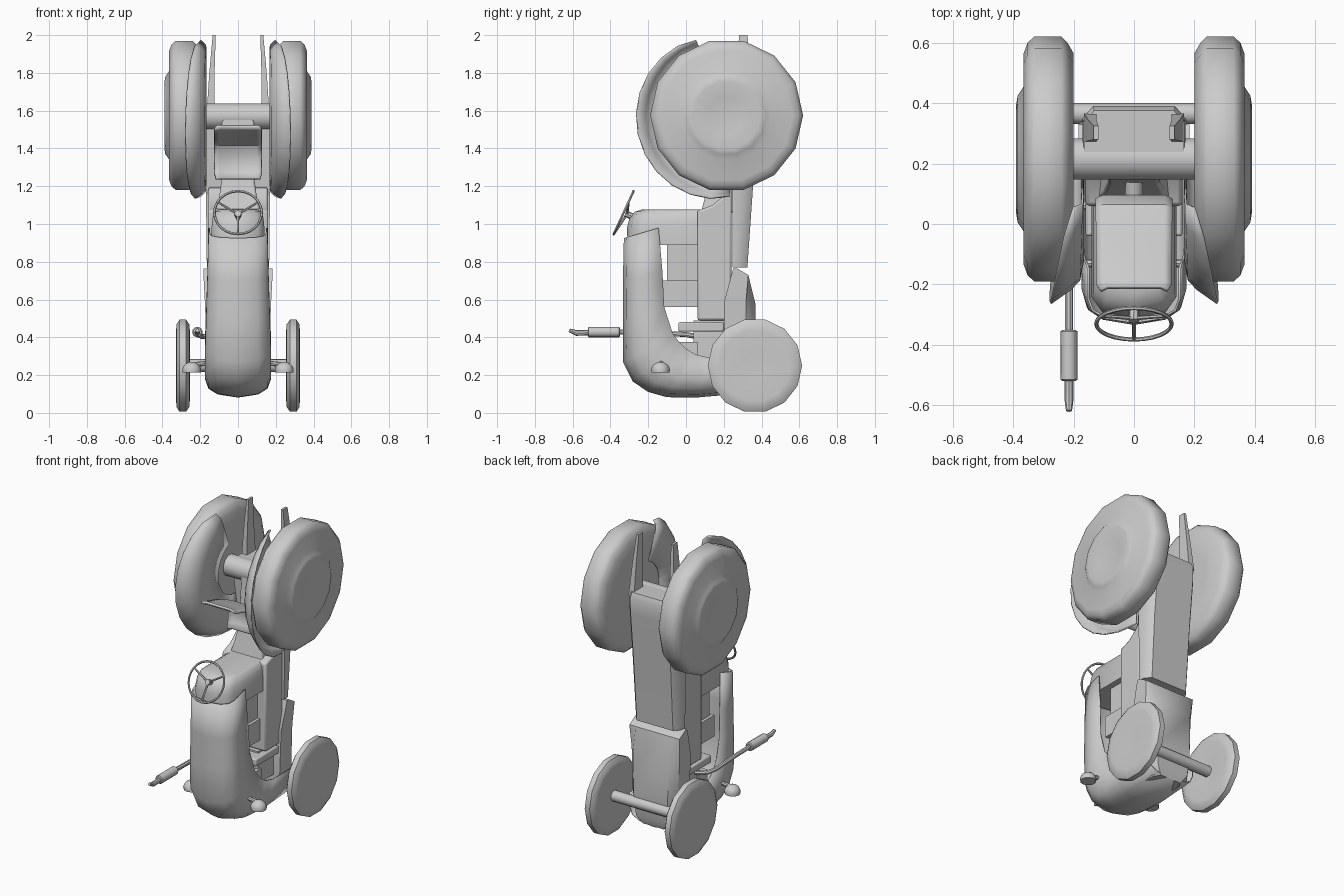
import bpy, bmesh, math
from mathutils import Vector

if "Cube" in bpy.data.objects:
    bpy.data.objects.remove(bpy.data.objects["Cube"])

grey = bpy.data.materials.new("plain grey")
grey.diffuse_color = (0.6, 0.6, 0.6, 1)
grey.use_nodes = True
grey.node_tree.nodes["Principled BSDF"].inputs["Base Color"].default_value = grey.diffuse_color


def finish(name, bm, angle=40, bevel=0, thick=0):
    bmesh.ops.recalc_face_normals(bm, faces=bm.faces)
    me = bpy.data.meshes.new(name)
    bm.to_mesh(me)
    bm.free()
    me.materials.append(grey)
    ob = bpy.data.objects.new(name, me)
    bpy.context.collection.objects.link(ob)
    if thick:
        m = ob.modifiers.new("thickness", 'SOLIDIFY')
        m.thickness, m.offset = thick, 0
    if bevel:
        m = ob.modifiers.new("bevel", 'BEVEL')
        m.width, m.segments = bevel, 2
    bpy.ops.object.select_all(action='DESELECT')
    ob.select_set(True)
    bpy.context.view_layer.objects.active = ob
    bpy.ops.object.shade_smooth_by_angle(angle=math.radians(angle))
    return ob


def loft(name, rows, closed=False, caps=False, **kw):
    """Skin a list of equal-length point rows."""
    bm = bmesh.new()
    v = [[bm.verts.new(p) for p in r] for r in rows]
    n = len(rows[0])
    for a, b in zip(v, v[1:]):
        for i in range(n if closed else n - 1):
            j = (i + 1) % n
            bm.faces.new((a[i], a[j], b[j], b[i]))
    if caps:
        bm.faces.new(v[0])
        bm.faces.new(v[-1])
    bmesh.ops.remove_doubles(bm, verts=bm.verts, dist=1e-5)
    return finish(name, bm, **kw)


def box(name, x, y, z, bevel=0):
    rows = [[(x[0], y[0], h), (x[1], y[0], h), (x[1], y[1], h), (x[0], y[1], h)] for h in z]
    return loft(name, rows, True, True, bevel=bevel)


def prism(name, hx, prof, bevel=0):
    """Side profile (y, z) extruded across the width."""
    return loft(name, [[(x, y, z) for y, z in prof] for x in (-hx, hx)], True, True, bevel=bevel)


def tube(name, pts, radii, n=10):
    pts = [Vector(p) for p in pts]
    rows = []
    for i, p in enumerate(pts):
        d = (pts[min(i + 1, len(pts) - 1)] - pts[max(i - 1, 0)]).normalized()
        u = d.orthogonal().normalized() if i == 0 else (u - d * u.dot(d)).normalized()
        w = d.cross(u)
        rows.append([p + radii[i] * (u * math.cos(2 * math.pi * k / n) + w * math.sin(2 * math.pi * k / n))
                     for k in range(n)])
    return loft(name, rows, True, True)


def wheel(name, s, cy, cz, prof, n=14):
    rows = [[(s * x, cy + r * math.cos(2 * math.pi * k / n), cz + r * math.sin(2 * math.pi * k / n))
             for k in range(n)] for x, r in prof]
    return loft(name, rows, True, True, angle=50)


# Hood shell: wraps over the top and round the nose
O = [(-.325, .925), (-.33, .7), (-.33, .5), (-.33, .27), (-.28, .17), (-.2, .115), (-.1, .087), (.05, .085), (.34, .11)]
I = [(-.145, .98), (-.125, .75), (-.115, .56), (-.07, .42), (-.04, .38), (0, .34), (.05, .31), (.13, .29), (.34, .29)]
rows = []
for k, (o, i) in enumerate(zip(O, I)):
    o, i = Vector(o), Vector(i)
    w = .152 + .018 * min(1, k / 3)
    half = [(w, i), (w, i.lerp(o, .55)), (w * .9, i.lerp(o, .78)), (w * .62, i.lerp(o, .92)), (0, o)]
    rows.append([(x, *p) for x, p in half] + [(-x, *p) for x, p in half[-2::-1]])
loft("hood", rows, thick=.008, angle=50)

# Fuel tank and dash
rows = []
for z, w, y0, y1 in ((.89, .14, -.31, .1), (.98, .14, -.312, .1), (1.03, .135, -.3, .1), (1.065, .125, -.27, .09), (1.078, .1, -.23, .08)):
    rows.append([(-w, y1, z), (-w, y0 + .07, z), (-w * .75, y0 + .02, z), (0, y0, z), (w * .75, y0 + .02, z),
                 (w, y0 + .07, z), (w, y1, z)])
loft("fuel_tank", rows, True, True, angle=50)

# Engine blocks
prism("engine_column", .16, [(.06, .49), (.24, .49), (.24, 1.2), (.2, 1.15), (.14, 1.1), (.06, 1.07)], .012)
box("engine_head", (-.1, .1), (-.1, .08), (.7, .89))
box("engine_side", (-.12, .12), (-.125, .08), (.56, .7))
box("engine_manifold", (-.16, .16), (-.04, .2), (.43, .48), .008)
box("engine_pump", (-.12, .12), (.04, .25), (.28, .49))
box("engine_bracket", (-.13, .13), (-.04, .06), (.29, .375))

# Front pan below the engine
rows = []
for z, w, y0, y1 in ((.11, .1, .2, .34), (.16, .15, .2, .36), (.3, .165, .2, .37), (.58, .175, .2, .367), (.73, .183, .24, .33), (.765, .183, .25, .27)):
    m = y1 - .03 * (z < .7)
    rows.append([(-w, y0, z), (w, y0, z), (w, m - .02 * (z < .7), z), (w * .75, y1, z), (-w * .75, y1, z), (-w, m - .02 * (z < .7), z)])
loft("front_pan", rows, True, True)

# Transmission housing
rows = []
for z, w, y0, y1 in ((.77, .165, .245, .325), (1.2, .17, .245, .355), (1.5, .17, .2, .385), (1.6, .17, .2, .39), (1.635, .165, .22, .375)):
    rows.append([(-w, y0, z), (w, y0, z), (w, y1 - .04, z), (w * .8, y1, z), (-w * .8, y1, z), (-w, y1 - .04, z)])
loft("transmission", rows, True, True)
rows = [[(-w, y, z), (w, y, z), (w, .3, z), (-w, .3, z)] for z, w, y in
        ((1.06, .12, .08), (1.14, .1, .1), (1.25, .085, .13), (1.58, .085, .15))]
loft("gearbox_cover", rows, True, True, bevel=.01)

# Axles
tube("rear_axle", [(-.22, .215, 1.57), (.22, .215, 1.57)], [.07, .07], 12)
tube("front_axle", [(-.28, .365, .25), (.28, .365, .25)], [.035, .035])

# Seat: bent sheet, pan running into a raked backrest
prof = [(.06, 1.24, .115), (.085, 1.27, .125), (.09, 1.36, .125), (.06, 1.42, .125), (-.04, 1.46, .125), (-.19, 1.5, .125), (-.21, 1.518, .11)]
loft("seat", [[(-w, y - .012, z), (-w * .8, y, z), (w * .8, y, z), (w, y - .012, z)] for y, z, w in prof], thick=.014)
tube("seat_post", [(0, .09, 1.33), (0, .22, 1.36)], [.03, .03])

for s, side in ((1, "right"), (-1, "left")):
    # Wheels
    wheel("rear_wheel_" + side, s, .215, 1.575,
          [(.21, .2), (.2, .35), (.22, .385), (.24, .405), (.33, .405), (.352, .385), (.365, .35), (.365, .24), (.385, .21), (.39, .18), (.375, .1)])
    wheel("front_wheel_" + side, s, .365, .25,
          [(.27, .06), (.255, .19), (.258, .225), (.275, .25), (.31, .25), (.325, .225), (.328, .19), (.32, .06)])

    # Fender: inner wall, shoulder and a lip widest at mid arc
    rows = []
    for k in range(13):
        t = k / 12
        a = math.radians(112 + 160 * t)
        b = math.sin(math.pi * t) ** .7
        row = []
        for x, r in ((.172, .18), (.17, .34), (.172 + .01 * b, .4), (.19 + .02 * b, .42 + .01 * b), (.2 + .078 * b, .428 + .05 * b)):
            row.append((s * x, .215 + r * math.cos(a), 1.575 + r * math.sin(a)))
        rows.append(row)
    loft("fender_" + side, rows, thick=.008, angle=50)

    # Lift arm: tapering spike at the rear
    rows = [[(s * (x - w), y0, z), (s * (x + w), y0, z), (s * (x + w), y1, z), (s * (x - w), y1, z)]
            for x, w, y0, y1, z in ((.145, .02, .27, .365, 1.6), (.138, .014, .275, .345, 1.8), (.126, .008, .28, .325, 2.0))]
    loft("lift_arm_" + side, rows, True, True)

    # Headlamp: dome with its flat lens facing forward, on a stalk
    rows = [[(s * .245 + r * math.cos(math.pi * k / 6), -.135 + r * math.sin(math.pi * k / 6), z) for k in range(12)]
            for z, r in ((.213, .048), (.23, .05), (.25, .042), (.264, .026), (.27, .01))]
    loft("headlamp_" + side, rows, True, True)
    tube("headlamp_stalk_" + side, [(s * .14, -.13, .265), (s * .24, -.135, .255)], [.013, .013], 8)

# Exhaust with muffler
X = -.215
tube("exhaust_pipe", [(-.12, .08, .4), (-.19, .05, .405), (X, 0, .415), (X, -.2, .425), (X, -.36, .428)], [.014] * 5, 8)
tube("muffler", [(X, -.35, .428), (X, -.355, .428), (X, -.515, .428), (X, -.52, .428)], [.022, .028, .028, .022], 10)
tube("exhaust_tip", [(X, -.51, .425), (X, -.58, .423), (X, -.618, .437)], [.015, .015, .01], 8)

# Steering wheel: ring, spokes and column
C = Vector((0, -.33, 1.06))
U, V = Vector((1, 0, 0)), Vector((0, .11, .24)).normalized()
N = Vector((0, -.24, .11)).normalized()
rows = []
for k in range(25):
    a = 2 * math.pi * k / 24
    d = U * math.cos(a) + V * math.sin(a)
    rows.append([C + d * (.125 + .007 * math.cos(b * math.pi / 3)) + N * .007 * math.sin(b * math.pi / 3) for b in range(6)])
loft("steering_ring", rows, True)
hub = C - N * .02
for k in range(3):
    a = math.radians(30 + 120 * k)
    tube("steering_spoke", [hub, C + (U * math.cos(a) + V * math.sin(a)) * .125], [.007, .006], 6)
tube("steering_column", [C - N * .01, hub - N * .1], [.018, .015], 8)
